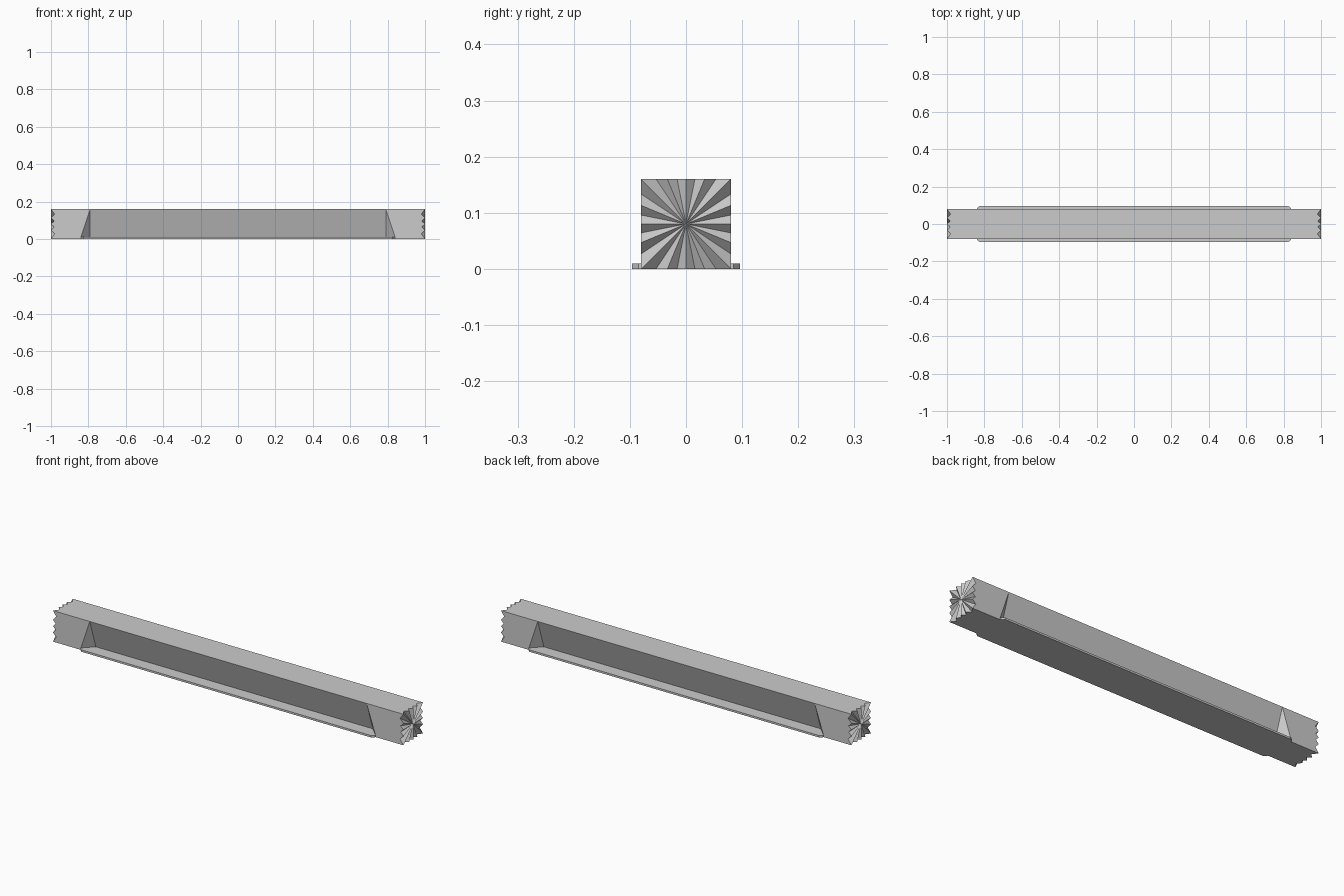
import bpy, bmesh, math

old = bpy.data.objects.get("Cube")
if old:
    bpy.data.objects.remove(old, do_unlink=True)

HALF = 0.08      # half of the square section
STEPS = 32       # two flanks for each of the sixteen teeth

grey = bpy.data.materials.new("plain grey")
grey.use_nodes = True
grey.diffuse_color = (0.6, 0.6, 0.6, 1)
grey.node_tree.nodes["Principled BSDF"].inputs["Base Color"].default_value = (0.6, 0.6, 0.6, 1)


def finish(name, bm):
    bmesh.ops.recalc_face_normals(bm, faces=bm.faces)
    mesh = bpy.data.meshes.new(name)
    bm.to_mesh(mesh)
    bm.free()
    mesh.materials.append(grey)
    obj = bpy.data.objects.new(name, mesh)
    bpy.context.collection.objects.link(obj)
    return obj


# Square bar with radial teeth and a small hub on both ends
bm = bmesh.new()


def toothed_end(side):
    rim, hub = [], []
    for i in range(STEPS):
        a = 2 * math.pi * i / STEPS
        c, s = math.cos(a), math.sin(a)
        reach = HALF / max(abs(c), abs(s))
        slope = 0.2 * (i % 2)          # valleys deepen outwards
        for ring, r in ((rim, reach), (hub, 0.019)):
            ring.append(bm.verts.new((side * (1 - slope * r), c * r, HALF + s * r)))
    for i in range(STEPS):
        j = (i + 1) % STEPS
        bm.faces.new((rim[i], rim[j], hub[j], hub[i]))
    centre = bm.verts.new((side * 0.998, 0, HALF))
    for i in range(STEPS):
        bm.faces.new((hub[i], hub[(i + 1) % STEPS], centre))
    return rim


right_rim, left_rim = toothed_end(-1), toothed_end(1)
quarter = STEPS // 4
for start in range(STEPS // 8, STEPS, quarter):
    run = [k % STEPS for k in range(start, start + quarter + 1)]
    bm.faces.new([left_rim[k] for k in run] + [right_rim[k] for k in reversed(run)])
bar = finish("bar", bm)

# Slanted recess along each side, and the thin flange below it
for side, label in ((-1, "front"), (1, "back")):
    bm = bmesh.new()
    section = ((0.79, 0.08, 0.1595), (0.79, 0.03, 0.01), (0.87, 0.11, 0.01), (0.82, 0.11, 0.1595))
    for x, y, z in section:
        for sx in (-1, 1):
            bm.verts.new((sx * x, side * y, z))
    bmesh.ops.convex_hull(bm, input=bm.verts)
    cutter = finish(label + "_recess_cutter", bm)
    cutter.hide_render = True
    cutter.hide_set(True)
    cutter.display_type = 'WIRE'
    cut = bar.modifiers.new(label + "_recess", 'BOOLEAN')
    cut.operation = 'DIFFERENCE'
    cut.solver = 'EXACT'
    cut.object = cutter

    bm = bmesh.new()
    outline = [(0.84, 0.08), (0.84, 0.085), (0.825, 0.096)]
    outline += [(-x, y) for x, y in reversed(outline)]
    base = bm.faces.new([bm.verts.new((x, side * y, 0)) for x, y in outline])
    top = bmesh.ops.extrude_face_region(bm, geom=[base])["geom"]
    bmesh.ops.translate(bm, vec=(0, 0, 0.01),
                        verts=[v for v in top if isinstance(v, bmesh.types.BMVert)])
    finish(label + "_flange", bm)

# Apply the recesses, then remove the cutters
bpy.context.view_layer.update()
result = bpy.data.meshes.new_from_object(bar.evaluated_get(bpy.context.evaluated_depsgraph_get()))
bar.modifiers.clear()
bar.data = result
for label in ("front", "back"):
    bpy.data.objects.remove(bpy.data.objects[label + "_recess_cutter"], do_unlink=True)
